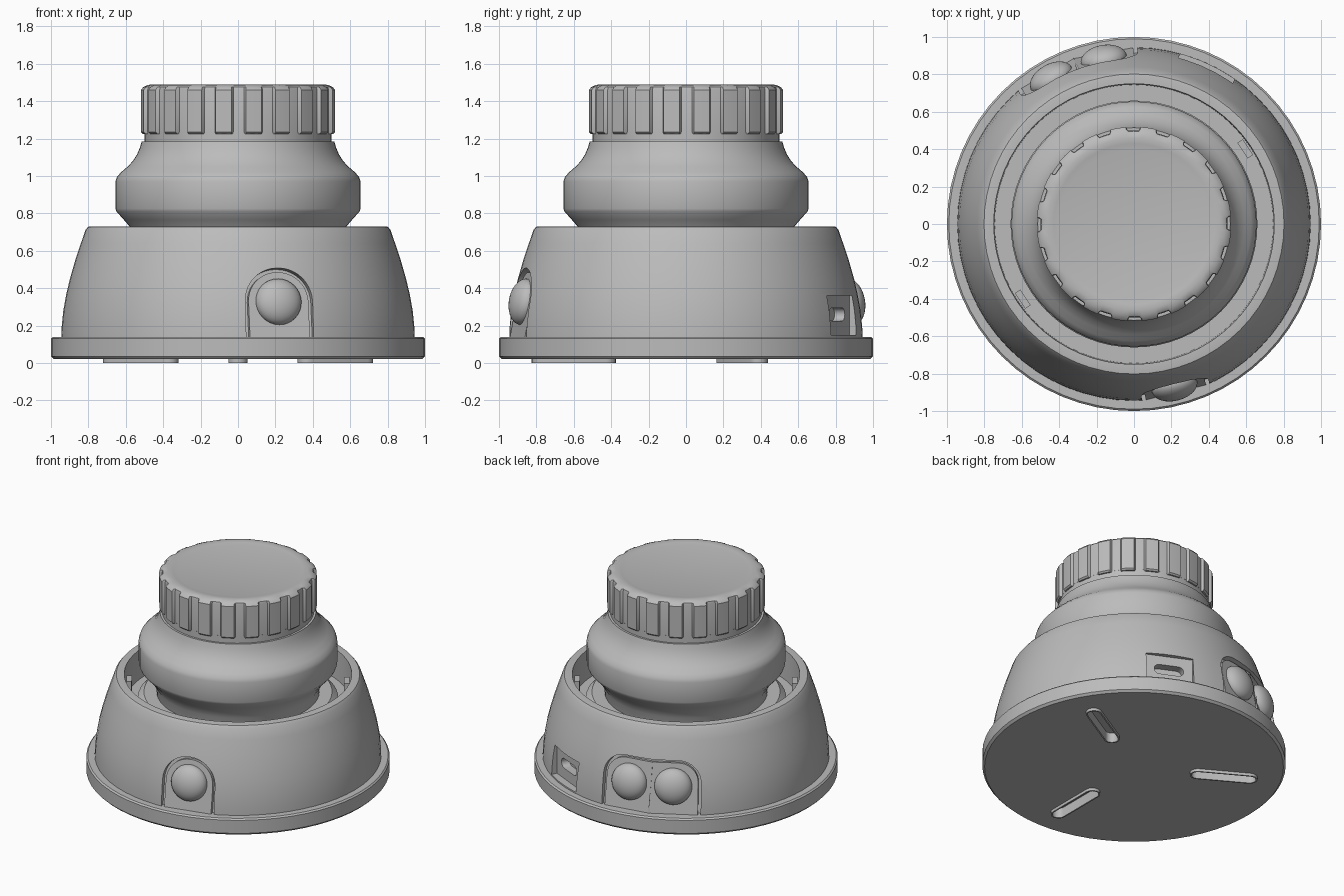
import bpy, bmesh
from math import sin, cos, pi, radians
from mathutils import Matrix, Vector

if "Cube" in bpy.data.objects:
    bpy.data.objects.remove(bpy.data.objects["Cube"])

grey = bpy.data.materials.new("plain grey")
grey.use_nodes = True
grey.diffuse_color = (0.5, 0.5, 0.5, 1)
grey.node_tree.nodes["Principled BSDF"].inputs["Base Color"].default_value = (0.5, 0.5, 0.5, 1)


def finish(name, bm, matrix=None):
    bmesh.ops.remove_doubles(bm, verts=bm.verts, dist=1e-5)
    bmesh.ops.recalc_face_normals(bm, faces=bm.faces)
    if matrix:
        bm.transform(matrix)
    mesh = bpy.data.meshes.new(name)
    bm.to_mesh(mesh)
    bm.free()
    mesh.materials.append(grey)
    ob = bpy.data.objects.new(name, mesh)
    bpy.context.collection.objects.link(ob)
    return ob


def smooth(ob, angle=32):
    bpy.ops.object.select_all(action='DESELECT')
    ob.select_set(True)
    bpy.context.view_layer.objects.active = ob
    bpy.ops.object.shade_smooth_by_angle(angle=radians(angle))


def lathe(name, profile, segments=64):
    """Spin an (r, z) profile around the z axis."""
    bm = bmesh.new()
    verts = [bm.verts.new((r, 0, z)) for r, z in profile]
    edges = [bm.edges.new(pair) for pair in zip(verts, verts[1:])]
    bmesh.ops.spin(bm, geom=verts + edges, cent=(0, 0, 0), axis=(0, 0, 1),
                   angle=2 * pi, steps=segments, use_merge=True)
    return finish(name, bm)


def prism(name, outline, matrix, low, high):
    """Extrude a 2D outline along its local z from low to high."""
    bm = bmesh.new()
    face = bm.faces.new([bm.verts.new((x, y, low)) for x, y in outline])
    ext = bmesh.ops.extrude_face_region(bm, geom=[face])
    bmesh.ops.translate(bm, vec=(0, 0, high - low),
                        verts=[v for v in ext["geom"] if isinstance(v, bmesh.types.BMVert)])
    return finish(name, bm, matrix)


def cut(ob, cutter):
    cutter.hide_render = True
    mod = ob.modifiers.new("cut", 'BOOLEAN')
    mod.operation, mod.solver, mod.object = 'DIFFERENCE', 'EXACT', cutter
    bpy.context.view_layer.objects.active = ob
    bpy.ops.object.modifier_apply(modifier=mod.name)
    bpy.data.objects.remove(cutter)


def facing(azimuth, radius, z, tilt=0):
    """Frame whose local z points outward at the azimuth, local y up."""
    a = radians(azimuth)
    out = Vector((cos(a), sin(a), 0))
    side = Vector((-sin(a), cos(a), 0))
    frame = Matrix((side, Vector((0, 0, 1)), out)).transposed().to_4x4()
    frame.translation = out * radius + Vector((0, 0, z))
    return frame @ Matrix.Rotation(radians(-tilt), 4, 'X')


def arch(left, right, top, round_left, round_right, radius, bottom=-0.02):
    pts = [(-left, bottom), (right, bottom)]
    for rounded, edge, start in ((round_right, right - radius, 0), (round_left, radius - left, 90)):
        if rounded:
            pts += [(edge + radius * cos(radians(start + 9 * i)),
                     top - radius + radius * sin(radians(start + 9 * i))) for i in range(11)]
        else:
            pts.append((right if start == 0 else -left, top))
    return pts


def stadium(half_length, half_width):
    c = half_length - half_width
    return [((c if i < 11 else -c) + half_width * cos(radians(a)), half_width * sin(radians(a)))
            for i, a in enumerate(list(range(-90, 91, 18)) + list(range(90, 271, 18)))]


# Base plate with three radial slots, each with a thin raised lip
plate = lathe("base_plate", [(0, 0.02), (0.985, 0.02), (1, 0.035), (1, 0.13), (0.99, 0.14), (0, 0.14)])
for i, azimuth in enumerate((-90, 30, 150)):
    frame = Matrix.Rotation(radians(azimuth), 4, 'Z') @ Matrix.Translation((0.6, 0, 0))
    lip = prism(f"foot_lip_{i + 1}", stadium(0.225, 0.052), frame, 0, 0.03)
    for target in (lip, plate):
        cut(target, prism("slot_cutter", stadium(0.215, 0.042), frame, -0.05, 0.07))
    smooth(lip)

# Hollow domed housing
housing = lathe("housing", [
    (0, 0.13), (0.945, 0.13), (0.943, 0.19), (0.934, 0.28), (0.918, 0.37), (0.896, 0.46),
    (0.87, 0.55), (0.84, 0.64), (0.816, 0.71), (0.802, 0.728), (0.79, 0.73),
    (0.75, 0.73), (0.745, 0.52), (0, 0.52)])

# Button bays: one at the front, a joined pair at the back
BAYS = [("front", -76, 0.185, 0.185, True, True, 0.18),
        ("back_left", 100.4, 0.185, 0.155, True, False, 0.15),
        ("back_right", 119.6, 0.155, 0.185, False, True, 0.15)]
for name, azimuth, left, right, rl, rr, radius in BAYS:
    frame = facing(azimuth, 0.928, 0.14, 10)
    cut(housing, prism("bay_cutter", arch(left, right, 0.37, rl, rr, radius), frame, -0.03, 0.2))
for name, azimuth, left, right, rl, rr, radius in BAYS:
    frame = facing(azimuth, 0.928, 0.14, 10)
    inset = arch(left - 0.02 * rl, right - 0.02 * rr, 0.35, rl, rr, radius - 0.02)
    smooth(prism(name + "_button_panel", inset, frame, -0.06, 0))
    bm = bmesh.new()
    bmesh.ops.create_uvsphere(bm, u_segments=32, v_segments=16, radius=1)
    button = finish(name + "_button", bm, frame @ Matrix.Translation((0, 0.19, 0))
                    @ Matrix.Diagonal((0.125, 0.125, 0.075, 1)))
    smooth(button)

# Socket recess with a pill shaped port
port = facing(65, 0.89, 0.15)
cut(housing, prism("port_cutter", [(-0.16, 0), (0.16, 0), (0.16, 0.21), (-0.16, 0.21)], port, 0, 0.2))
cut(housing, prism("pill_cutter", stadium(0.1, 0.035), port @ Matrix.Translation((0, 0.11, 0)), -0.06, 0.1))
smooth(housing)
smooth(plate)

# Inner ring and clips inside the housing
smooth(lathe("inner_ring", [(0.5, 0.5), (0.66, 0.5), (0.66, 0.56), (0.62, 0.6), (0.5, 0.6)]))
for i, azimuth in enumerate((34, 214)):
    prism(f"clip_{i + 1}", [(-0.05, 0), (0.05, 0), (0.05, 0.17), (-0.05, 0.17)],
          facing(azimuth, 0.7, 0.52), 0, 0.035)

# Knob body: tapered bottom, straight band, curved shoulder, neck
smooth(lathe("knob_body", [
    (0, 0.5), (0.53, 0.5), (0.54, 0.66), (0.58, 0.73), (0.61, 0.765), (0.65, 0.81), (0.655, 0.825),
    (0.655, 0.97), (0.647, 0.995), (0.625, 1.02), (0.59, 1.05), (0.562, 1.08), (0.54, 1.115),
    (0.525, 1.15), (0.515, 1.185), (0.5, 1.185), (0.5, 1.24), (0, 1.24)]))

# Fluted cap with a rounded rim and a shallow dished top
bm = bmesh.new()
RIBS = 20
rings = []
for depth, radius, z in ((1, 0.51, 1.225), (1, 0.52, 1.235), (1, 0.52, 1.46), (0.6, 0.508, 1.475),
                         (0, 0.485, 1.485), (0, 0.46, 1.49), (0, 0.43, 1.487), (0, 0.40, 1.48)):
    ring = []
    for i in range(RIBS):
        for turn, drop in ((0, 0), (4.7, 0), (9.4, 0), (10.4, 0.02), (13.7, 0.02), (17, 0.02)):
            a = radians(-85.3 + i * 360 / RIBS + turn)
            r = radius - drop * depth
            ring.append(bm.verts.new((r * cos(a), r * sin(a), z)))
    rings.append(ring)
for lower, upper in zip(rings, rings[1:]):
    for i in range(len(lower)):
        bm.faces.new((lower[i - 1], lower[i], upper[i], upper[i - 1]))
bm.faces.new(rings[0])
bm.faces.new(rings[-1])
smooth(finish("fluted_cap", bm))
